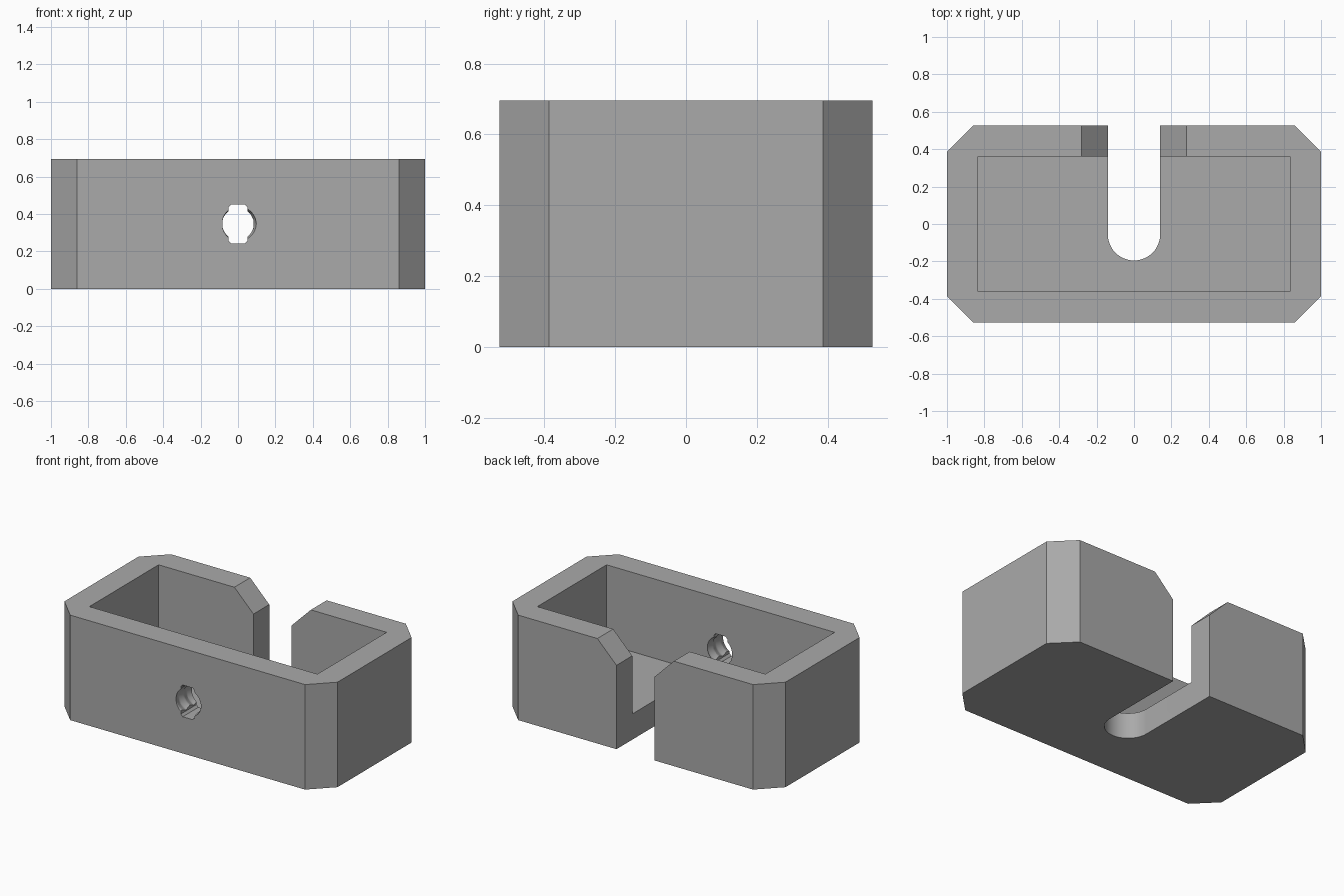
import bpy, bmesh
from math import sin, cos, pi

cube = bpy.data.objects.get("Cube")
if cube:
    bpy.data.objects.remove(cube, do_unlink=True)

W, D, H = 1.0, 0.527, 0.695        # half width, half depth, height
CH = 0.14                          # chamfer size and slot half width
WALL = 0.165
HOLE_Z = H / 2

grey = bpy.data.materials.new("grey_plastic")
grey.use_nodes = True
colour = (0.4, 0.4, 0.4, 1)
grey.diffuse_color = colour
grey.node_tree.nodes["Principled BSDF"].inputs["Base Color"].default_value = colour


def loft(name, rings):
    """Closed solid through a list of equal-length point rings."""
    bm = bmesh.new()
    loops = [[bm.verts.new(p) for p in ring] for ring in rings]
    n = len(loops[0])
    for a, b in zip(loops, loops[1:]):
        for i in range(n):
            j = (i + 1) % n
            bm.faces.new((a[i], a[j], b[j], b[i]))
    bm.faces.new(loops[0])
    bm.faces.new(loops[-1])
    bmesh.ops.recalc_face_normals(bm, faces=bm.faces)
    mesh = bpy.data.meshes.new(name)
    bm.to_mesh(mesh)
    bm.free()
    mesh.materials.append(grey)
    obj = bpy.data.objects.new(name, mesh)
    bpy.context.collection.objects.link(obj)
    return obj


def prism_z(name, pts, lo, hi):
    return loft(name, [[(x, y, z) for x, y in pts] for z in (lo, hi)])


def prism_y(name, pts, lo, hi):
    return loft(name, [[(x, y, z) for x, z in pts] for y in (lo, hi)])


def rect(x, y):
    return [(-x, -y), (x, -y), (x, y), (-x, y)]


def octagon(x, y, c):
    half = [(x, -y + c), (x, y - c), (x - c, y), (c - x, y)]
    return half + [(-px, -py) for px, py in half]


# Outer block with chamfered vertical corners
body = prism_z("bracket_body", octagon(W, D, CH), 0, H)

# Main pocket, open at the top
pocket = prism_z("pocket_cutter", rect(W - WALL, D - WALL), WALL + 0.005, H + 1)

# Round-ended slot through floor and back wall
arc = [(CH * cos(a), -0.055 + CH * sin(a)) for a in
       [pi + pi * i / 24 for i in range(25)]]
slot = prism_z("slot_cutter", arc + [(CH, 1), (-CH, 1)], -1, H + 1)

# Sloped lead-in at the top of the slot
top, low = 0.385, 0.04
lead_in = prism_y("lead_in_cutter", [(-top, H - 2 * CH + top), (top, H - 2 * CH + top),
                                     (low, H - 2 * CH + low), (-low, H - 2 * CH + low)],
                  0.25, 1)

# Threaded hole in the front wall
def thread_radius(a, y):
    phase = (y + D) / 0.083 - a / (2 * pi)
    return 0.084 + 0.014 * abs(2 * (phase % 1) - 1)


rings = []
for k in range(31):
    y = -D - 0.02 + 0.0068 * k
    angles = [2 * pi * i / 48 for i in range(48)]
    rings.append([(thread_radius(a, y) * cos(a), y, HOLE_Z + thread_radius(a, y) * sin(a))
                  for a in angles])
thread = loft("thread_cutter", rings)

# Upright key notch with softened corners through the hole
notch = prism_y("notch_cutter", [(x, HOLE_Z + z) for x, z in octagon(0.05, 0.105, 0.014)],
                -D - 0.1, -0.25)

# Cut everything out, then keep only the finished body
cutters = [pocket, slot, lead_in, thread, notch]
for cutter in cutters:
    cutter.hide_render = True
    mod = body.modifiers.new(cutter.name, 'BOOLEAN')
    mod.operation = 'DIFFERENCE'
    mod.solver = 'EXACT'
    mod.object = cutter

bpy.context.view_layer.update()
graph = bpy.context.evaluated_depsgraph_get()
finished = bpy.data.meshes.new_from_object(body.evaluated_get(graph))
body.modifiers.clear()
body.data = finished
for cutter in cutters:
    bpy.data.objects.remove(cutter, do_unlink=True)

bpy.ops.object.select_all(action='DESELECT')
body.select_set(True)
bpy.context.view_layer.objects.active = body
bpy.ops.object.shade_smooth_by_angle(angle=pi / 6)
